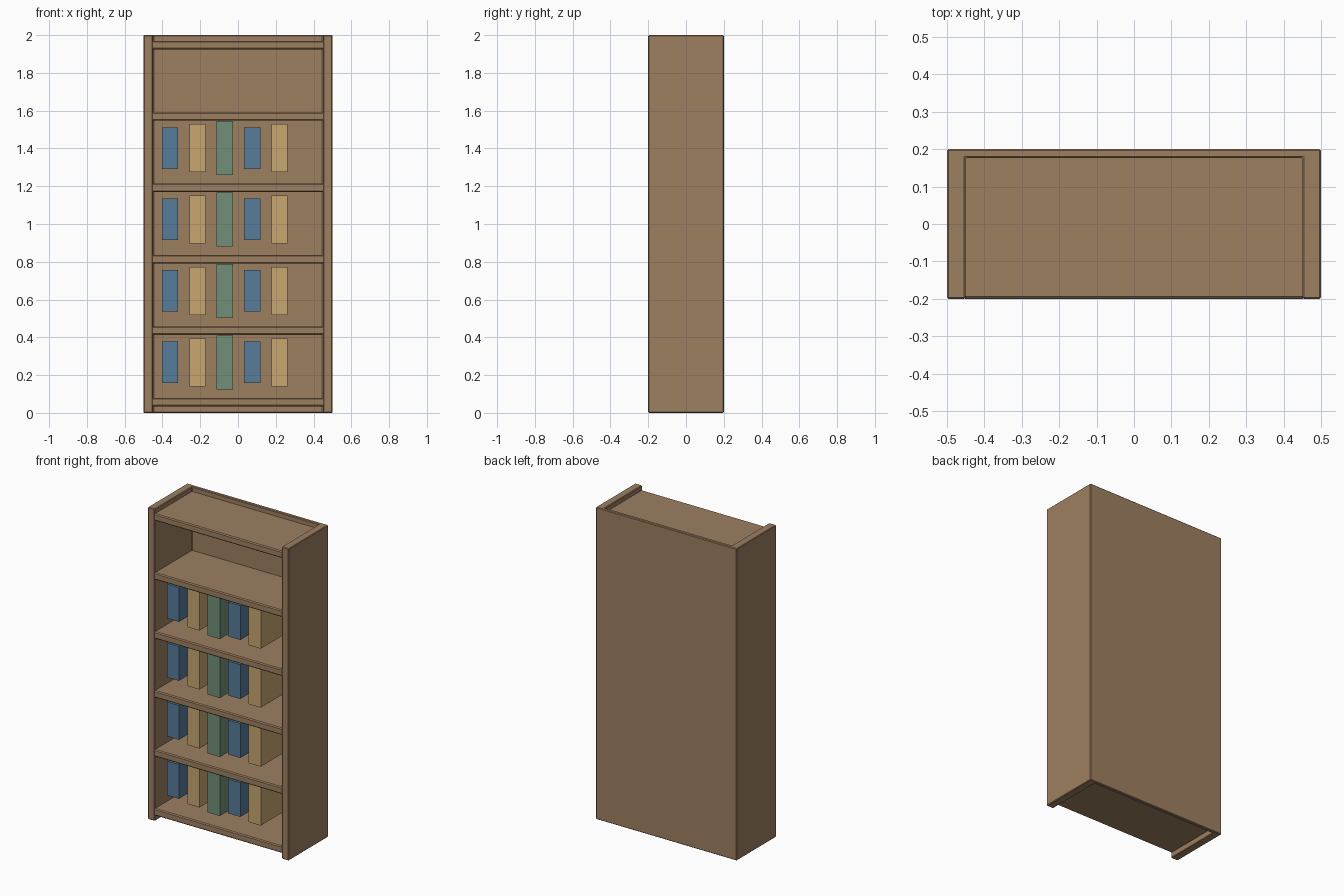
import bpy
import bmesh

cube = bpy.data.objects.get("Cube")
if cube:
    bpy.data.objects.remove(cube, do_unlink=True)


def material(name, rgb):
    mat = bpy.data.materials.new(name)
    mat.use_nodes = True
    color = (*rgb, 1)
    mat.diffuse_color = color
    mat.node_tree.nodes["Principled BSDF"].inputs["Base Color"].default_value = color
    return mat


wood = material("wood brown", (0.34, 0.215, 0.12))
blue = material("book blue", (0.095, 0.2, 0.32))
tan = material("book tan", (0.58, 0.385, 0.165))
green = material("book green", (0.165, 0.28, 0.19))


def add_object(name, bm, mat, bevel=0.0):
    bmesh.ops.recalc_face_normals(bm, faces=bm.faces)
    mesh = bpy.data.meshes.new(name)
    bm.to_mesh(mesh)
    bm.free()
    mesh.materials.append(mat)
    obj = bpy.data.objects.new(name, mesh)
    bpy.context.collection.objects.link(obj)
    if bevel:
        mod = obj.modifiers.new("soft edges", "BEVEL")
        mod.width = bevel
        mod.segments = 1
    return obj


def add_box(name, center, size, mat, bevel=0.0):
    bm = bmesh.new()
    bmesh.ops.create_cube(bm, size=1)
    for v in bm.verts:
        v.co = [c + s * p for c, s, p in zip(center, size, v.co)]
    return add_object(name, bm, mat, bevel)


# Carcass: sides and back as one U-shaped profile, full height
half = [(0.5, 0.2), (0.5, -0.2), (0.45, -0.2), (0.45, 0.177)]
profile = half + [(-x, y) for x, y in reversed(half)]
bm = bmesh.new()
base = bm.faces.new([bm.verts.new((x, y, 0)) for x, y in profile])
top = bmesh.ops.extrude_face_region(bm, geom=[base])["geom"]
for v in top:
    if isinstance(v, bmesh.types.BMVert):
        v.co.z = 2
add_object("carcass", bm, wood, 0.004)

# Six evenly spaced shelves, flush with the front
PITCH = 0.378
for i in range(6):
    add_box(f"shelf_{i + 1}", (0, -0.008, 0.0575 + PITCH * i),
            (0.915, 0.384, 0.045), wood, 0.006)

# Rows of books in the four lower bays
kinds = [(blue, 0.22), (tan, 0.254), (green, 0.286)]
for row in range(4):
    for i in range(5):
        mat, height = kinds[i % 3]
        add_box(f"book_{row + 1}_{i + 1}", (-0.36 + 0.145 * i, -0.005, 0.268 + PITCH * row),
                (0.086, 0.28, height), mat)
